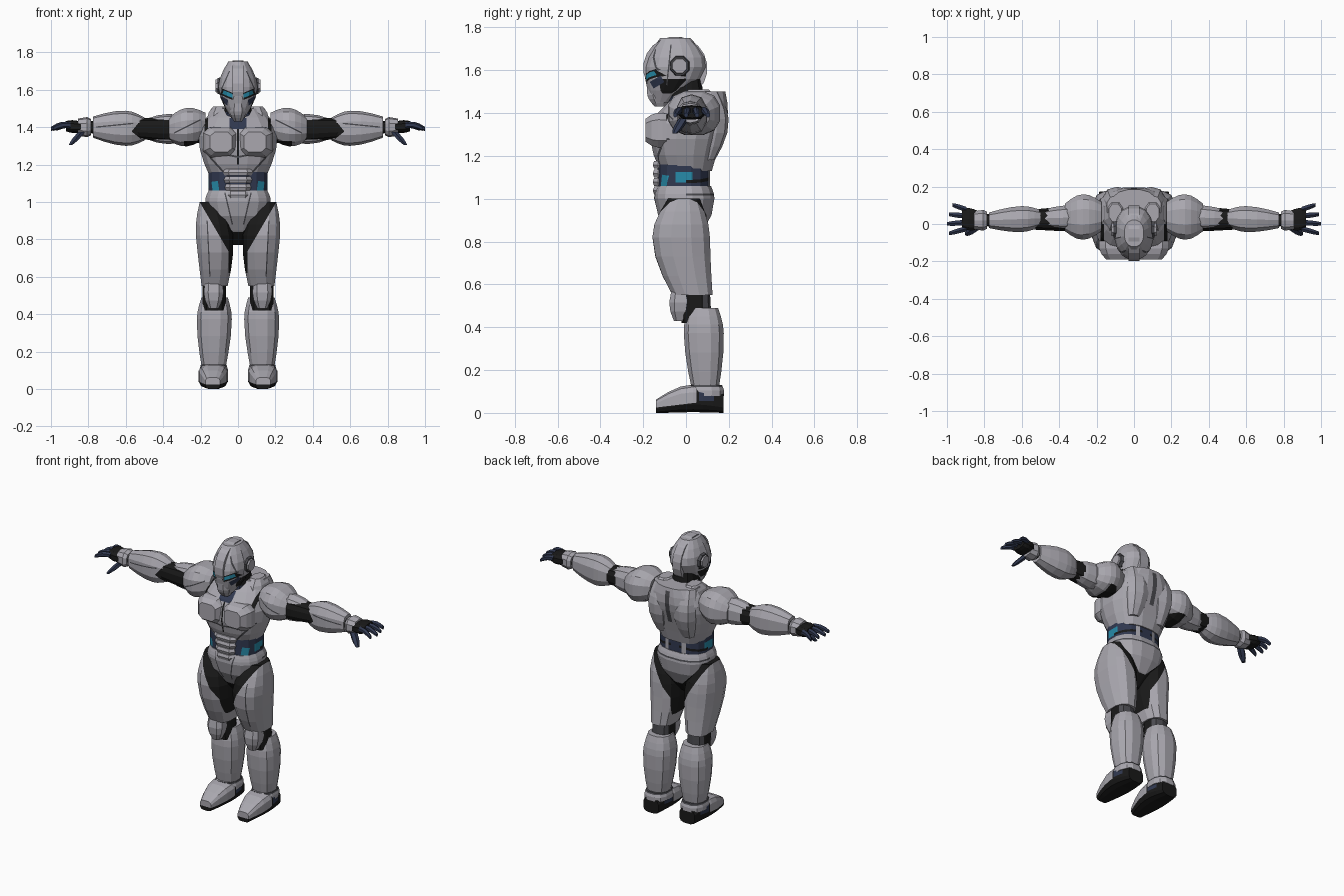
import bpy, bmesh
from math import cos, sin, pi, copysign
from mathutils import Vector

cube = bpy.data.objects.get("Cube")
if cube:
    bpy.data.objects.remove(cube, do_unlink=True)


# Colours
def material(name, colour):
    mat = bpy.data.materials.new(name)
    mat.use_nodes = True
    mat.diffuse_color = (*colour, 1)
    mat.node_tree.nodes["Principled BSDF"].inputs["Base Color"].default_value = (*colour, 1)
    return mat


palette = {
    "armour": material("armour_grey", (.4, .39, .43)),
    "black": material("suit_black", (.01, .01, .01)),
    "shade": material("seam_grey", (.07, .07, .08)),
    "navy": material("suit_navy", (.03, .04, .08)),
    "cyan": material("glow_cyan", (.02, .26, .4)),
}
colours = list(palette)
right, back, up = Vector((-1, 0, 0)), Vector((0, 1, 0)), Vector((0, 0, 1))
left, front, down = -right, -back, -up


def paint(bm, colour, planes):
    """Cut the mesh along the planes and colour the faces in front of all of them."""
    planes = [(Vector(point), Vector(normal).normalized()) for point, normal in planes]

    def touches(face):
        return all(any((v.co - point).dot(normal) > .0001 for v in face.verts)
                   for point, normal in planes)

    for point, normal in planes:
        faces = [f for f in bm.faces if touches(f)]
        edges = {e for f in faces for e in f.edges}
        verts = {v for f in faces for v in f.verts}
        if faces:
            bmesh.ops.bisect_plane(bm, geom=faces + list(edges) + list(verts), dist=.00001,
                                   plane_co=point, plane_no=normal)
    for face in bm.faces:
        centre = face.calc_center_median()
        if all((centre - point).dot(normal) > 0 for point, normal in planes):
            face.material_index = colours.index(colour)


def below(height):
    return Vector((0, 0, height)), down


def above(height):
    return Vector((0, 0, height)), up


def band(colour, start, end, width=.01, facing=front):
    """A painted band between two points, on the left and on the right."""
    result = []
    for side in (1, -1):
        if facing == left:
            a, b = (Vector((0, u, v)) for u, v in (start, end))
            toward = facing * side
        else:
            a, b = (Vector((u * side, 0, v)) for u, v in (start, end))
            toward = facing
        along = (b - a).normalized()
        across = along.cross(toward) * width / 2
        result.append((colour, [(a, along), (b, -along), (a + across, -across),
                                (a - across, across), (Vector(), toward)]))
    return result


def pod(name, start, end, size, ends=(.7, .7), peak=.5, bow=Vector(), colour="armour",
        sides=12, square=2.5, half=3, paints=(), mirror=False):
    """A swelling body: full size at the peak, scaled down to both ends, with a bowed spine."""
    start, end = Vector(start), Vector(end)
    span = [abs(c) for c in end - start]
    axis = span.index(max(span))
    u_axis, v_axis = [i for i in range(3) if i != axis]
    steps = [peak * i / half for i in range(half + 1)]
    steps += [peak + (1 - peak) * (i + 1) / half for i in range(half)]
    bm = bmesh.new()
    rings = []
    for t in steps:
        root = ends[0] if t <= peak else ends[1]
        reach = t / peak if t <= peak else (1 - t) / (1 - peak)
        scale = root + (1 - root) * sin(reach * pi / 2)
        centre = start.lerp(end, t) + bow * sin(pi * t)
        ring = []
        for i in range(sides):
            angle = 2 * pi * (i + .5) / sides
            co = centre.copy()
            for k, wave, radius in ((u_axis, cos(angle), size[0]), (v_axis, sin(angle), size[1])):
                co[k] += scale * radius * copysign(abs(wave) ** (2 / square), wave)
            co.z = max(co.z, 0)
            ring.append(bm.verts.new(co))
        rings.append(ring)
    for low, high in zip(rings, rings[1:]):
        for i in range(sides):
            j = (i + 1) % sides
            bm.faces.new((low[i], low[j], high[j], high[i]))
    bm.faces.new(rings[0])
    bm.faces.new(rings[-1])
    bmesh.ops.recalc_face_normals(bm, faces=bm.faces)
    for face in bm.faces:
        face.material_index = colours.index(colour)
    for tint, planes in paints:
        paint(bm, tint, planes)

    # One object, or a left and right pair
    for prefix in (("left_", "right_") if mirror else ("",)):
        if prefix == "right_":
            for v in bm.verts:
                v.co.x = -v.co.x
            bmesh.ops.reverse_faces(bm, faces=bm.faces)
        mesh = bpy.data.meshes.new(prefix + name)
        bm.to_mesh(mesh)
        for mat in palette.values():
            mesh.materials.append(mat)
        bpy.context.collection.objects.link(bpy.data.objects.new(prefix + name, mesh))
    bm.free()


# Head: helmet with eyes, crest, mouth guard, ear discs, neck
pod("helmet", (0, -.11, 1.45), (0, -.05, 1.75), (.106, .145), ends=(.35, .5), peak=.55,
    bow=back * .03, sides=16, square=2.2,
    paints=band("black", (.02, 1.56), (.09, 1.59), .035)
    + band("cyan", (.026, 1.565), (.08, 1.587), .02)
    + band("shade", (.045, 1.7), (.09, 1.6), .006)
    + band("black", (.09, 1.56), (.06, 1.47))
    + band("navy", (-.16, 1.53), (-.11, 1.56), .035, left)
    + band("shade", (-.09, 1.53), (-.07, 1.72), .006, left))
pod("crest", (-.03, -.05, 1.61), (.03, -.05, 1.61), (.15, .148), ends=(1, 1), sides=20,
    square=2, half=1)
pod("mouth_guard", (0, -.12, 1.43), (0, -.15, 1.61), (.045, .055), ends=(.5, .4), peak=.3, sides=8)
for name, radius, reach, colour in (("ear_rim", .05, .11, "shade"), ("ear_disc", .04, .12, "armour")):
    pod(name, (.08, -.03, 1.62), (reach, -.03, 1.62), (radius, radius), ends=(1, .9),
        colour=colour, sides=8, square=2, half=1, mirror=True)
pod("neck", (0, 0, 1.38), (0, 0, 1.56), (.08, .09), ends=(1, .8), peak=.1, colour="black",
    paints=[("navy", [(front * .03, front), below(1.48)])])

# Torso
pod("chest", (0, 0, 1.13), (0, .08, 1.5), (.215, .175), ends=(.7, .6), peak=.6, bow=front * .035,
    sides=16,
    paints=band("black", (0, 1.2), (0, 1.46))
    + band("shade", (0, 1.24), (.19, 1.28))
    + band("shade", (.06, 1.14), (.15, 1.24))
    + band("navy", (0, 1.39), (0, 1.45), .09)
    + band("black", (.17, 1.37), (.17, 1.5), .02)
    + band("shade", (0, 1.27), (0, 1.48), .03, back))
pod("pectoral", (.1, -.09, 1.32), (.09, -.19, 1.32), (.095, .085), ends=(.95, .65), peak=.4,
    sides=8, square=3.5, half=2, mirror=True)
pod("shoulder_blade", (.09, .09, 1.18), (.09, .09, 1.5), (.08, .09), ends=(.5, .7), peak=.6,
    bow=back * .02, sides=10, mirror=True)
pod("collar", (.1, .05, 1.43), (.1, .06, 1.51), (.07, .1), ends=(.9, .5), peak=.2,
    sides=8, half=2, mirror=True)
pod("waist", (0, -.01, .98), (0, -.01, 1.16), (.16, .125), ends=(1, 1), colour="navy", sides=16, half=1,
    paints=band("cyan", (.115, 1.04), (.125, 1.11), .035)
    + band("cyan", (-.05, 1.1), (.03, 1.1), .05, left)
    + band("black", (.03, 1.1), (.16, 1.08), .015, back)
    + band("armour", (.06, 1.04), (.06, 1.14), .025, back))
for k in range(4):
    height, width = 1.02 + .04 * k, .068 + .005 * k
    pod("abdomen_plate", (0, -.09, height), (0, -.09, height + .036), (width, .068), ends=(.9, .9),
        sides=8, square=4, half=1)

# Pelvis with dark hip creases
creases = [("black", [((side * .035, 0, .85), (side, 0, -1)), (Vector(), left * side)])
           for side in (1, -1)]
pod("pelvis", (0, 0, .77), (0, -.01, 1.06), (.178, .143), ends=(.15, .9), peak=.8, sides=16,
    paints=creases + [("black", [below(.84)])]
    + band("shade", (.07, 1.05), (.03, .88), .007)
    + band("shade", (0, 1.02), (.18, 1.02), facing=back))

# Legs
pod("thigh", (.125, .03, .55), (.15, -.01, 1), (.102, .138), ends=(.7, .55), peak=.6,
    bow=front * .03 + right * .015, mirror=True,
    paints=[("black", [((.065, 0, .76), (-.24, 0, .14))]),
            ("black", [(left * .05, right), above(.62)])]
    + band("shade", (.15, .6), (.165, .9), .006))
pod("knee_joint", (.127, .05, .42), (.127, .04, .6), (.065, .07), ends=(1, 1), colour="black",
    sides=10, half=1, paints=[("shade", [(back * .08, back)])], mirror=True)
pod("knee_cap", (.13, -.03, .43), (.13, -.02, .6), (.056, .056), ends=(.5, .7), sides=8,
    square=3, half=2, paints=band("shade", (.05, .57), (.2, .57)), mirror=True)
pod("shin", (.13, .09, .1), (.125, .08, .49), (.096, .096), ends=(.65, .75), peak=.7, mirror=True)
pod("ankle_cuff", (.13, .09, .08), (.13, .09, .13), (.078, .09), ends=(1, .9), half=1, mirror=True,
    paints=[("shade", [above(.12)])])
pod("boot", (.135, -.14, .03), (.13, .175, .045), (.08, .066), ends=(.5, .7), peak=.55,
    bow=up * .03, square=3.2, mirror=True,
    paints=[("black", [((0, -.14, .025), (0, .12, -1))]),
            ("black", [(back * .05, back)]),
            ("navy", [above(.055), (back * .06, back), (back * .13, front)])])

# Arms
pod("arm_core", (.15, .03, 1.38), (.8, .02, 1.4), (.07, .07), ends=(.9, .45), peak=.1,
    colour="black", mirror=True)
pod("shoulder_pad", (.175, .04, 1.41), (.37, .035, 1.39), (.125, .106), ends=(.65, .6), mirror=True,
    paints=[("black", [below(1.325), (left * .29, right)])]
    + band("shade", (.2, 1.44), (.34, 1.37), .007))
pod("upper_arm", (.33, .035, 1.39), (.485, .03, 1.39), (.067, .08), ends=(.95, .7), peak=.3,
    sides=10, half=2, mirror=True)
pod("forearm", (.5, .03, 1.39), (.775, .02, 1.4), (.072, .094), ends=(.65, .6), peak=.36,
    sides=10, mirror=True,
    paints=band("black", (.5, 1.36), (.55, 1.4), .06)
    + band("shade", (.56, 1.42), (.76, 1.4), .007))
pod("wrist_cuff", (.785, .02, 1.4), (.855, .02, 1.4), (.058, .054), ends=(.8, .85), peak=.3,
    sides=10, half=1, mirror=True)

# Hands with spread fingers
pod("palm", (.83, .02, 1.4), (.92, .03, 1.405), (.062, .034), ends=(.8, .8), peak=.6,
    colour="black", sides=10, square=3, half=2, mirror=True)
for k, finger in enumerate(("index", "middle", "ring", "little")):
    offset = (k - 1.5) * .034
    tip_x = 1 - .01 * abs(k - 1) ** 1.5
    pod(finger + "_finger", (.895, .026 + offset, 1.41), (tip_x, .026 + offset * 1.5, 1.39),
        (.016, .017), ends=(1, .65), bow=up * .01, colour="navy", sides=6, square=2, half=2, mirror=True)
pod("thumb", (.835, -.01, 1.375), (.895, -.052, 1.305), (.022, .024), ends=(1, .5),
    colour="navy", sides=6, square=2, half=2, mirror=True)
